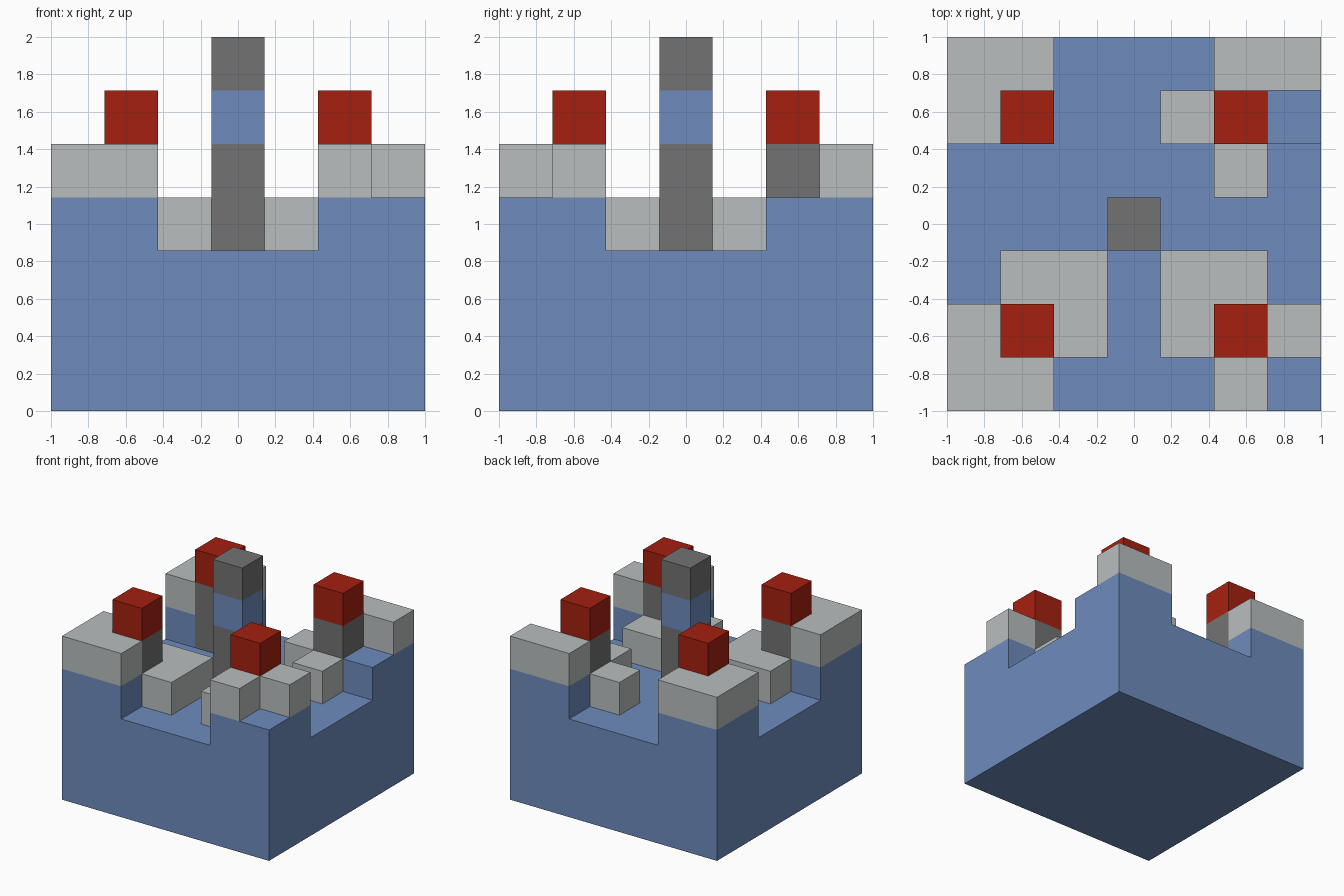
import bpy
import bmesh
import math
from itertools import product

cube = bpy.data.objects.get("Cube")
if cube:
    bpy.data.objects.remove(cube, do_unlink=True)

N = 7          # blocks along each side
U = 2 / N      # size of one block


def material(name, rgb):
    mat = bpy.data.materials.new(name)
    mat.use_nodes = True
    mat.diffuse_color = (*rgb, 1)
    mat.node_tree.nodes["Principled BSDF"].inputs["Base Color"].default_value = (*rgb, 1)
    return mat


BLUE = material("blue", (0.156, 0.262, 0.515))
LIGHT = material("light grey", (0.491, 0.515, 0.515))
DARK = material("dark grey", (0.171, 0.171, 0.171))
RED = material("red", (0.376, 0.0144, 0.005))


def blocks(name, mat, cells):
    """Join unit blocks into one clean outer shell."""
    cells = set(cells)
    bm = bmesh.new()
    for cell, axis, side in product(cells, range(3), (0, 1)):
        neighbour = list(cell)
        neighbour[axis] += 2 * side - 1
        if tuple(neighbour) in cells:
            continue
        ring = []
        for b, c in ((0, 0), (1, 0), (1, 1), (0, 1)):
            p = list(cell)
            p[axis] += side
            p[(axis + 1) % 3] += b
            p[(axis + 2) % 3] += c
            ring.append(bm.verts.new(((p[0] - N / 2) * U, (p[1] - N / 2) * U, p[2] * U)))
        bm.faces.new(ring if side else ring[::-1])
    bmesh.ops.remove_doubles(bm, verts=bm.verts, dist=U / 100)
    bmesh.ops.dissolve_limit(bm, angle_limit=math.radians(1), verts=bm.verts, edges=bm.edges)
    mesh = bpy.data.meshes.new(name)
    bm.to_mesh(mesh)
    bm.free()
    mesh.materials.append(mat)
    obj = bpy.data.objects.new(name, mesh)
    bpy.context.collection.objects.link(obj)


def corner(right, back, x, y):
    """Column of a block, counted inwards from the chosen outer corner."""
    return (N - 1 - x if right else x, N - 1 - y if back else y)


OUTER = [(0, 0), (1, 0), (0, 1)]
# Battlement blocks missing from two of the towers
MISSING = {(6, 0), (6, 5)}

# Foundation with raised corners
base = set(product(range(N), range(N), range(3)))
for right, back in product((0, 1), repeat=2):
    base |= {(*corner(right, back, x, y), 3) for x, y in OUTER}
blocks("foundation", BLUE, base)

# Corner towers: battlements, dark core and red cap
for right, back in product((0, 1), repeat=2):
    label = ("back" if back else "front") + ("_left" if right else "_right")
    top = [corner(right, back, x, y) for x, y in OUTER]
    blocks(label + "_battlement", LIGHT, [(*c, 4) for c in top if c not in MISSING])
    core = corner(right, back, 1, 1)
    blocks(label + "_tower_core", DARK, [(*core, 3), (*core, 4)])
    blocks(label + "_tower_cap", RED, [(*core, 5)])

# Low walls in the courtyard
walls = {
    "front_right_low_wall": [(1, 2), (2, 2), (2, 1)],
    "front_left_low_wall": [(4, 1), (4, 2), (5, 2)],
    "back_left_low_wall_a": [(4, 5)],
    "back_left_low_wall_b": [(5, 4)],
}
for name, cells in walls.items():
    blocks(name, LIGHT, [(*c, 3) for c in cells])

# Central spire
blocks("spire_shaft", DARK, [(3, 3, 3), (3, 3, 4)])
blocks("spire_band", BLUE, [(3, 3, 5)])
blocks("spire_top", DARK, [(3, 3, 6)])
